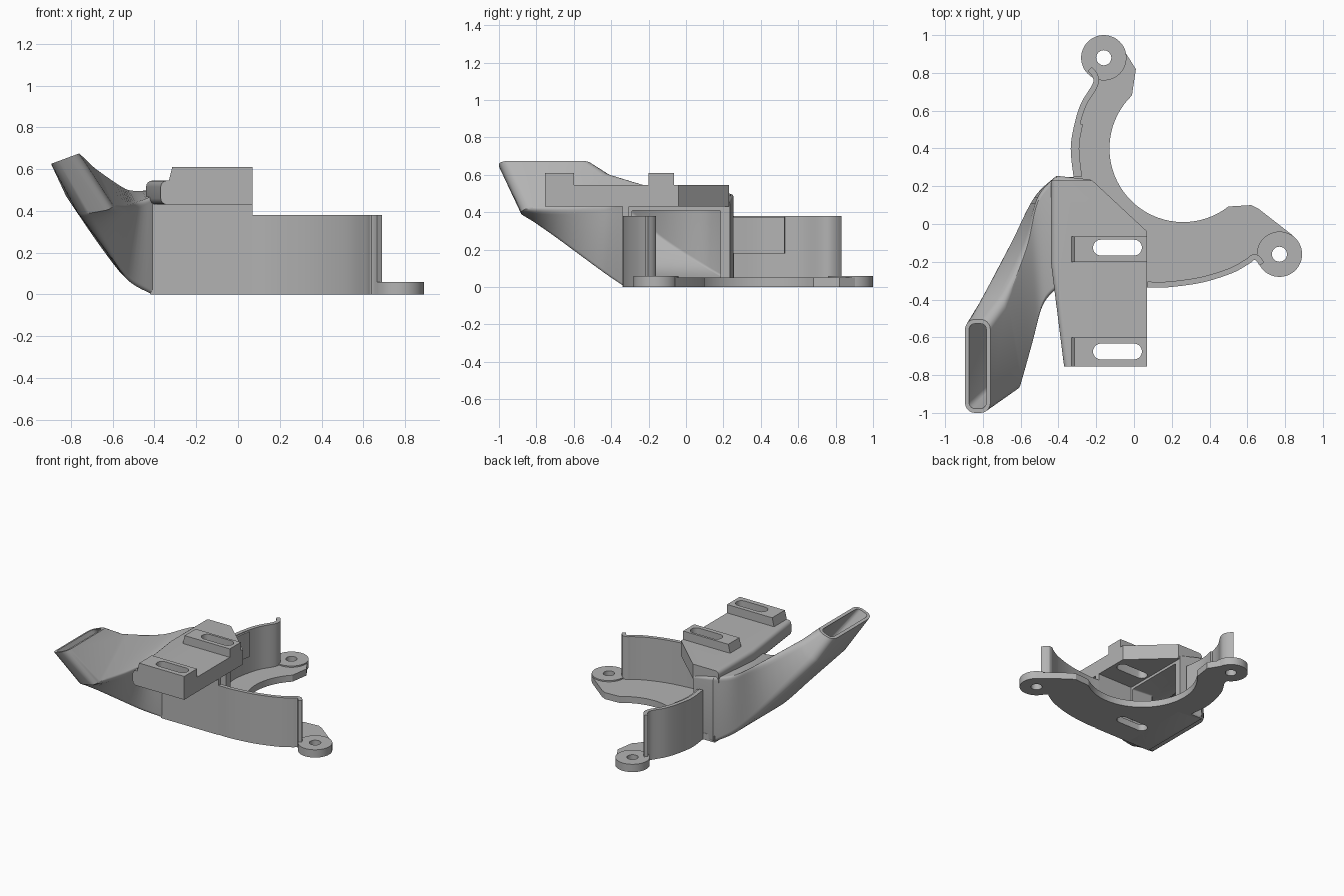
import bpy, bmesh, math
from mathutils import Vector

cube = bpy.data.objects.get("Cube")
if cube:
    bpy.data.objects.remove(cube)

grey = bpy.data.materials.new("plain_grey")
grey.use_nodes = True
grey.diffuse_color = (0.45, 0.45, 0.45, 1)
grey.node_tree.nodes["Principled BSDF"].inputs["Base Color"].default_value = grey.diffuse_color


def finish(name, bm):
    bmesh.ops.recalc_face_normals(bm, faces=bm.faces)
    me = bpy.data.meshes.new(name)
    bm.to_mesh(me)
    bm.free()
    me.materials.append(grey)
    ob = bpy.data.objects.new(name, me)
    bpy.context.collection.objects.link(ob)
    return ob


def prism(name, pts, lo, hi, axis="z"):
    """Extrude an outline along z, or an x-z outline along y."""
    bm = bmesh.new()
    place = (lambda p, d: (p[0], p[1], d)) if axis == "z" else (lambda p, d: (p[0], d, p[1]))
    a = [bm.verts.new(place(p, lo)) for p in pts]
    b = [bm.verts.new(place(p, hi)) for p in pts]
    bm.faces.new(a)
    bm.faces.new(b)
    for i in range(len(pts)):
        j = (i + 1) % len(pts)
        bm.faces.new((a[i], a[j], b[j], b[i]))
    return finish(name, bm)


def arc(cx, cy, r, a0, a1, n):
    return [(cx + r * math.cos(math.radians(a0 + (a1 - a0) * i / n)),
             cy + r * math.sin(math.radians(a0 + (a1 - a0) * i / n))) for i in range(n + 1)]


def spline(pts, steps):
    """Smooth path through the points."""
    v = [Vector(p) for p in pts]
    v = [v[0]] + v + [v[-1]]
    out = []
    for i in range(1, len(v) - 2):
        a, b, c, d = v[i - 1:i + 3]
        for k in range(steps):
            t = k / steps
            out.append(0.5 * (2 * b + (c - a) * t + (2 * a - 5 * b + 4 * c - d) * t * t
                              + (3 * b - a - 3 * c + d) * t ** 3))
    return out + [v[-1]]


def ribbon(name, path, thick, side, lo, hi):
    """Upright wall whose outer face follows the path."""
    inner = []
    for i, p in enumerate(path):
        d = (path[min(i + 1, len(path) - 1)] - path[max(i - 1, 0)]).normalized()
        inner.append(p + Vector((-d.y, d.x)) * thick * side)
    return prism(name, list(path) + inner[::-1], lo, hi)


def cut(ob, outlines):
    for pts in outlines:
        cutter = prism("cutter", pts, -0.1, 1)
        cutter.hide_render = True
        mod = ob.modifiers.new("cut", "BOOLEAN")
        mod.operation = "DIFFERENCE"
        mod.solver = "EXACT"
        mod.object = cutter
        bpy.context.view_layer.objects.active = ob
        bpy.ops.object.modifier_apply(modifier=mod.name)
        bpy.data.objects.remove(cutter)


def slot(y):
    return arc(0, y, 0.042, -90, 90, 12) + arc(-0.175, y, 0.042, 90, 270, 12)


lugs = {"back_lug": (-0.16, 0.88), "side_lug": (0.77, -0.16)}
holes = [arc(x, y, 0.04, 0, 345, 23) for x, y in lugs.values()]
slots = [slot(-0.125), slot(-0.675)]

# Curved walls standing on the base
side_path = spline([(0.07, -0.335), (0.18, -0.335), (0.36, -0.31), (0.52, -0.26),
                    (0.61, -0.21), (0.64, -0.19), (0.665, -0.22)], 5)
back_path = spline([(-0.32, 0.25), (-0.335, 0.4), (-0.315, 0.53), (-0.28, 0.64),
                    (-0.22, 0.74), (-0.22, 0.78), (-0.245, 0.81)], 5)
smooth = [ribbon("side_wall", side_path, 0.03, 1, 0, 0.38),
          ribbon("back_wall", back_path, 0.03, -1, 0, 0.38)]
ledge_path = [p + Vector((0.025, 0)) for p in back_path[:11]]
smooth.append(ribbon("back_wall_ledge", ledge_path, 0.02, -1, 0.18, 0.375))

# Base plate with the round cut-out
outline = [(-0.42, 0.25)] + back_path + [lugs["back_lug"], (-0.06, 0.93), (0.01, 0.82)]
outline += arc(0.26, 0.40, 0.39, 134, 308, 36)
outline += [(0.54, 0.095), (0.62, 0.1), (0.66, 0.08), (0.84, -0.06), lugs["side_lug"]]
outline += side_path[::-1] + [(-0.42, -0.34)]
base = prism("base_plate", outline, 0, 0.05)
cut(base, holes + slots[:1])
smooth.append(base)

# Screw lugs
for (name, (x, y)), hole in zip(lugs.items(), holes):
    lug = prism(name, arc(x, y, 0.12, 0, 352.5, 47), 0, 0.06)
    cut(lug, [hole])
    smooth.append(lug)

# Straight front wall below the platform
prism("front_wall", [(-0.42, -0.34), (0.07, -0.34), (0.07, -0.305), (-0.42, -0.305)], 0, 0.44)

# Platform with a rounded outer edge
platform = prism("platform", [(-0.44, 0.23), (-0.22, 0.23), (0.07, -0.04), (0.07, -0.755),
                              (-0.37, -0.755), (-0.44, -0.2)], 0.43, 0.545)
bm = bmesh.new()
bm.from_mesh(platform.data)
edges = [e for e in bm.edges if all(v.co.x < -0.36 for v in e.verts)
         and abs(e.verts[0].co.z - e.verts[1].co.z) < 0.01]
bmesh.ops.bevel(bm, geom=edges, offset=0.03, segments=4, profile=0.5, affect="EDGES")
bm.to_mesh(platform.data)
bm.free()
cut(platform, slots)
smooth.append(platform)

# Raised slotted pads
for name, y0, y1, hole in (("front_pad", -0.755, -0.6, slots[1]), ("rear_pad", -0.2, -0.065, slots[0])):
    pad = prism(name, [(-0.335, 0.53), (0.07, 0.53), (0.07, 0.61), (-0.315, 0.61)], y0, y1, "y")
    cut(pad, [hole])
    smooth.append(pad)


# Hollow air duct lofted from the inlet to the raised mouth
def ring(bm, corners, thick, radius, inset):
    bf, bb, tb, tf = corners
    w = ((bb - bf).length + (tb - tf).length) / 2
    h = ((tf - bf).length + (tb - bb).length) / 2
    o = thick if inset else 0
    r = max(radius - o, 0.01)
    pts = []
    for cx, cy, a in ((w - o - r, o + r, -90), (w - o - r, h - o - r, 0),
                      (o + r, h - o - r, 90), (o + r, o + r, 180)):
        pts += arc(cx, cy, r, a, a + 90, 5)
    verts = []
    for x, y in pts:
        u, v = x / w, y / h
        verts.append(bm.verts.new(bf.lerp(bb, u).lerp(tf.lerp(tb, u), v)))
    return verts


# Corners: bottom front, bottom back, top back, top front
stations = [
    [(-0.23, -0.34, 0), (-0.23, 0.235, 0), (-0.23, 0.235, 0.46), (-0.23, -0.34, 0.46)],
    [(-0.41, -0.34, 0), (-0.41, 0.255, 0), (-0.41, 0.255, 0.5), (-0.41, -0.34, 0.47)],
    [(-0.53, -0.45, 0.07), (-0.53, 0.14, 0.07), (-0.51, 0.14, 0.5), (-0.48, -0.43, 0.44)],
    [(-0.64, -0.66, 0.22), (-0.66, -0.1, 0.23), (-0.57, -0.1, 0.53), (-0.53, -0.63, 0.42)],
    [(-0.76, -0.88, 0.38), (-0.83, -0.40, 0.48), (-0.69, -0.40, 0.62), (-0.59, -0.88, 0.41)],
    [(-0.895, -1, 0.625), (-0.895, -0.505, 0.625), (-0.76, -0.505, 0.675), (-0.76, -1, 0.675)],
]
middle = list(zip(*[spline([s[c] for s in stations[1:5]], 6) for c in range(4)]))
sections = [[Vector(p) for p in stations[0]]] + middle + [[Vector(p) for p in stations[-1]]]
bm = bmesh.new()
outer, inner = [], []
for i, corners in enumerate(sections):
    t = i / (len(sections) - 1)
    thick, radius = 0.05 - 0.027 * t, 0.02 + 0.035 * t
    outer.append(ring(bm, corners, thick, radius, False))
    inner.append(ring(bm, corners, thick, radius, True))


def bridge(a, b):
    for i in range(len(a)):
        j = (i + 1) % len(a)
        bm.faces.new((a[i], a[j], b[j], b[i]))


for shell in (outer, inner):
    for a, b in zip(shell, shell[1:]):
        bridge(a, b)
bridge(outer[0], inner[0])
bridge(outer[-1], inner[-1])
smooth.append(finish("air_duct", bm))

# Smooth the curved surfaces, keep the edges sharp
bpy.ops.object.select_all(action="DESELECT")
for ob in smooth:
    ob.select_set(True)
bpy.context.view_layer.objects.active = smooth[0]
bpy.ops.object.shade_smooth_by_angle(angle=math.radians(30))
